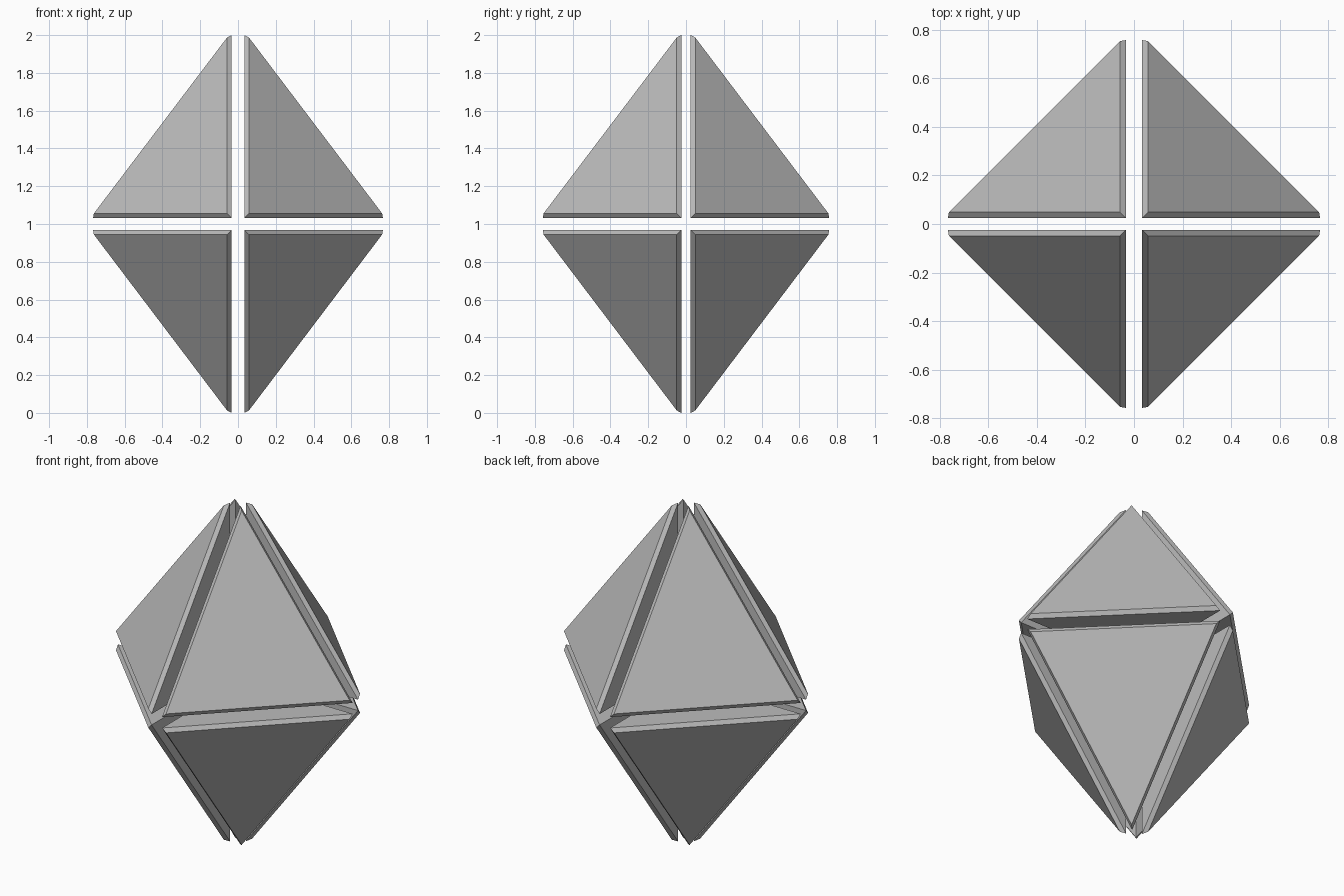
import bpy
import bmesh
from itertools import product

cube = bpy.data.objects.get("Cube")
if cube:
    bpy.data.objects.remove(cube, do_unlink=True)

grey = bpy.data.materials.new("mid_grey")
grey.use_nodes = True
colour = (0.5, 0.5, 0.5, 1)
grey.diffuse_color = colour
grey.node_tree.nodes["Principled BSDF"].inputs["Base Color"].default_value = colour

# Half-gaps between the shards, shard leg lengths and chamfer inset
GAP = (0.034, 0.025, 0.032)
LEG, HEIGHT, INSET = 0.733, 0.968, 0.024
TIP = LEG - 0.004
TOP = INSET + (TIP - INSET) * HEIGHT / LEG


def shard(name, signs):
    """One octant of the octahedron with its outer edges chamfered."""
    bm = bmesh.new()

    def vert(*p):
        x, y, z = (s * (c + g) for s, c, g in zip(signs, p, GAP))
        return bm.verts.new((x, y, z + 1))

    corner = vert(0, 0, 0)
    legs = [vert(LEG, 0, 0), vert(0, LEG, 0), vert(0, 0, HEIGHT)]
    face = [vert(TIP, INSET, INSET), vert(INSET, TIP, INSET), vert(INSET, INSET, TOP)]
    bm.faces.new(face)
    for i in range(3):
        j = (i + 1) % 3
        bm.faces.new((legs[i], legs[j], face[j], face[i]))  # chamfer
        bm.faces.new((corner, legs[j], legs[i]))            # inner wall
    bmesh.ops.recalc_face_normals(bm, faces=bm.faces)
    mesh = bpy.data.meshes.new(name)
    bm.to_mesh(mesh)
    bm.free()
    mesh.materials.append(grey)
    bpy.context.collection.objects.link(bpy.data.objects.new(name, mesh))


# Eight mirrored shards
for sx, sy, sz in product((-1, 1), repeat=3):
    shard("_".join(("upper" if sz > 0 else "lower", "back" if sy > 0 else "front",
                    "left" if sx > 0 else "right", "shard")), (sx, sy, sz))
